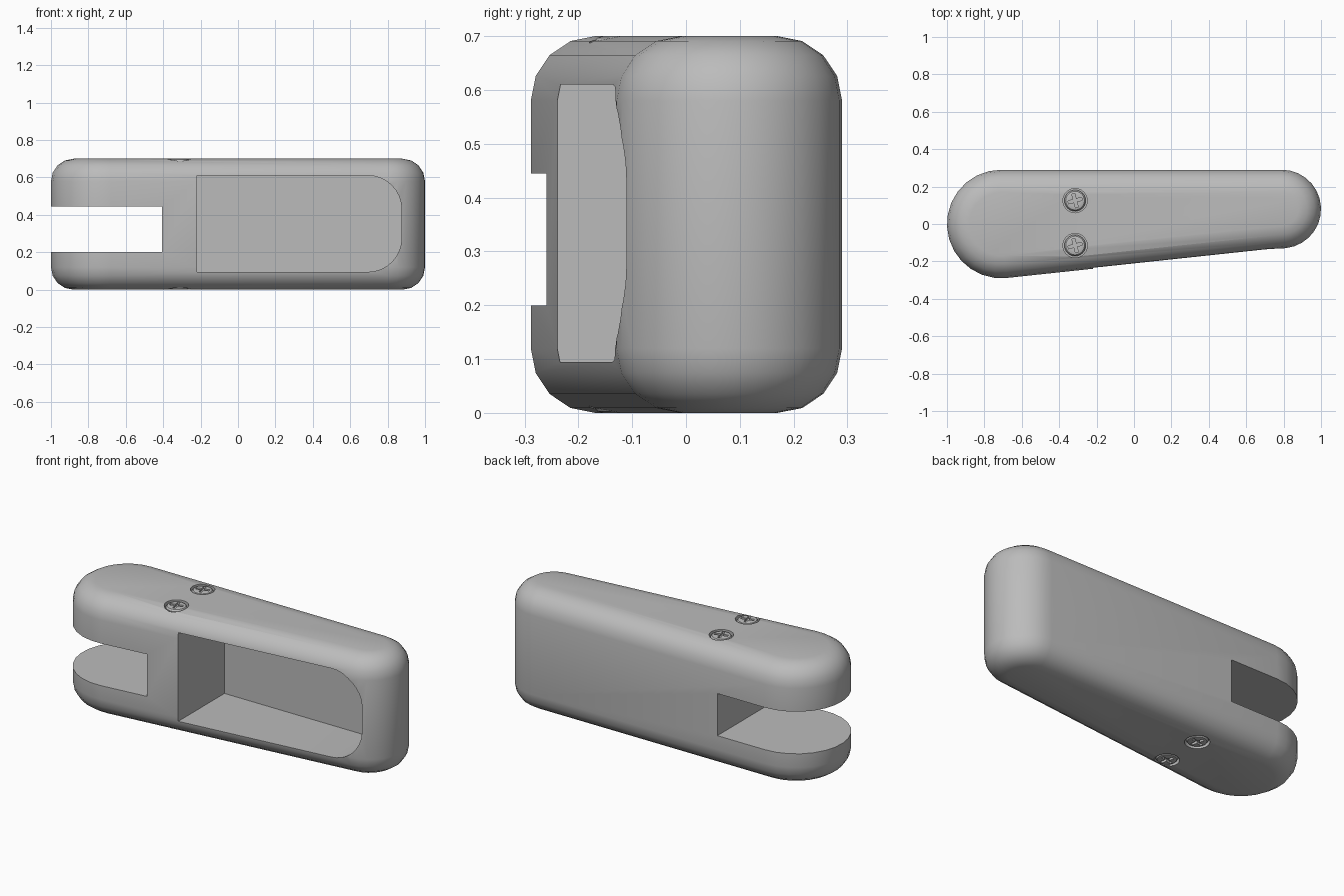
import bpy, bmesh, math
from mathutils import Matrix

if "Cube" in bpy.data.objects:
    bpy.data.objects.remove(bpy.data.objects["Cube"])

grey = bpy.data.materials.new("mid grey")
grey.diffuse_color = (0.5, 0.5, 0.5, 1)
grey.use_nodes = True
grey.node_tree.nodes["Principled BSDF"].inputs["Base Color"].default_value = grey.diffuse_color


def loft(name, rings):
    """Closed solid through a stack of matching rings of points."""
    bm = bmesh.new()
    loops = [[bm.verts.new(p) for p in ring] for ring in rings]
    n = len(loops[0])
    for a, b in zip(loops, loops[1:]):
        for i in range(n):
            j = (i + 1) % n
            bm.faces.new((a[i], a[j], b[j], b[i]))
    bm.faces.new(loops[0][::-1])
    bm.faces.new(loops[-1])
    bmesh.ops.recalc_face_normals(bm, faces=bm.faces)
    me = bpy.data.meshes.new(name)
    bm.to_mesh(me)
    bm.free()
    me.materials.append(grey)
    ob = bpy.data.objects.new(name, me)
    bpy.context.collection.objects.link(ob)
    return ob


def arc(cx, cy, r, a0, a1, n):
    angles = [math.radians(a0 + (a1 - a0) * i / n) for i in range(n + 1)]
    return [(cx + r * math.cos(a), cy + r * math.sin(a)) for a in angles]


def box(name, x0, x1, y0, y1, z0, z1):
    return loft(name, [[(x0, y0, z), (x1, y0, z), (x1, y1, z), (x0, y1, z)] for z in (z0, z1)])


def disc(name, x, y, levels, n=24):
    """Turned solid from (radius, z) levels."""
    return loft(name, [[(px, py, z) for px, py in arc(x, y, r, 0, 360 - 360 / n, n - 1)]
                       for r, z in levels])


def cut(ob, cutter):
    mod = ob.modifiers.new("cut", 'BOOLEAN')
    mod.operation = 'DIFFERENCE'
    mod.solver = 'EXACT'
    mod.object = cutter
    bpy.context.view_layer.objects.active = ob
    bpy.ops.object.modifier_apply(modifier=mod.name)
    bpy.data.objects.remove(cutter)


def smooth(ob, angle):
    bpy.ops.object.select_all(action='DESELECT')
    ob.select_set(True)
    bpy.context.view_layer.objects.active = ob
    bpy.ops.object.shade_smooth_by_angle(angle=math.radians(angle))


# Body: tapered plan with two round ends and rounded rims
H, RIM, STEPS = 0.70, 0.12, 4


def plan(inset, z):
    pts = arc(-0.71, 0, 0.29 - inset, 90, 276.1, 14) + arc(0.79, 0.08, 0.21 - inset, -83.9, 90, 14)
    return [(x, y, z) for x, y in pts]


rim = [math.pi / 2 * i / STEPS for i in range(STEPS + 1)]
lower = [(RIM * (1 - math.sin(a)), RIM * (1 - math.cos(a))) for a in rim]
levels = lower + [(d, H - z) for d, z in reversed(lower)]
body = loft("body", [plan(d, z) for d, z in levels])

# Slot through the wide end
cut(body, box("slot_cutter", -1.2, -0.405, -0.5, 0.5, 0.20, 0.445))

# Deep pocket in the front with two rounded corners
pocket = [(-0.22, 0.095)] + arc(0.695, 0.275, 0.18, -90, 0, 8) \
    + arc(0.695, 0.43, 0.18, 0, 90, 8) + [(-0.22, 0.61)]
cut(body, loft("pocket_cutter", [[(x, y, z) for x, z in pocket] for y in (-0.5, 0.19)]))

# Two cross-head screws sunk into both the top and the bottom
for side, top, s in (("top", H, 1), ("bottom", 0.0, -1)):
    for label, y in (("back", 0.125), ("front", -0.115)):
        x = -0.315
        cut(body, disc("hole_cutter", x, y, [(0.065, top - s * 0.025), (0.065, top + s * 0.05)]))
        screw = disc("screw_%s_%s" % (side, label), x, y,
                     [(0.057, top - s * 0.04), (0.057, top - s * 0.012),
                      (0.050, top - s * 0.003), (0.040, top)])
        for turn in (15, 105):
            bar = box("cross_cutter", -0.038, 0.038, -0.008, 0.008, top - 0.014, top + 0.014)
            bar.data.transform(Matrix.Translation((x, y, 0)) @ Matrix.Rotation(math.radians(turn), 4, 'Z'))
            cut(screw, bar)
        smooth(screw, 30)

smooth(body, 35)
